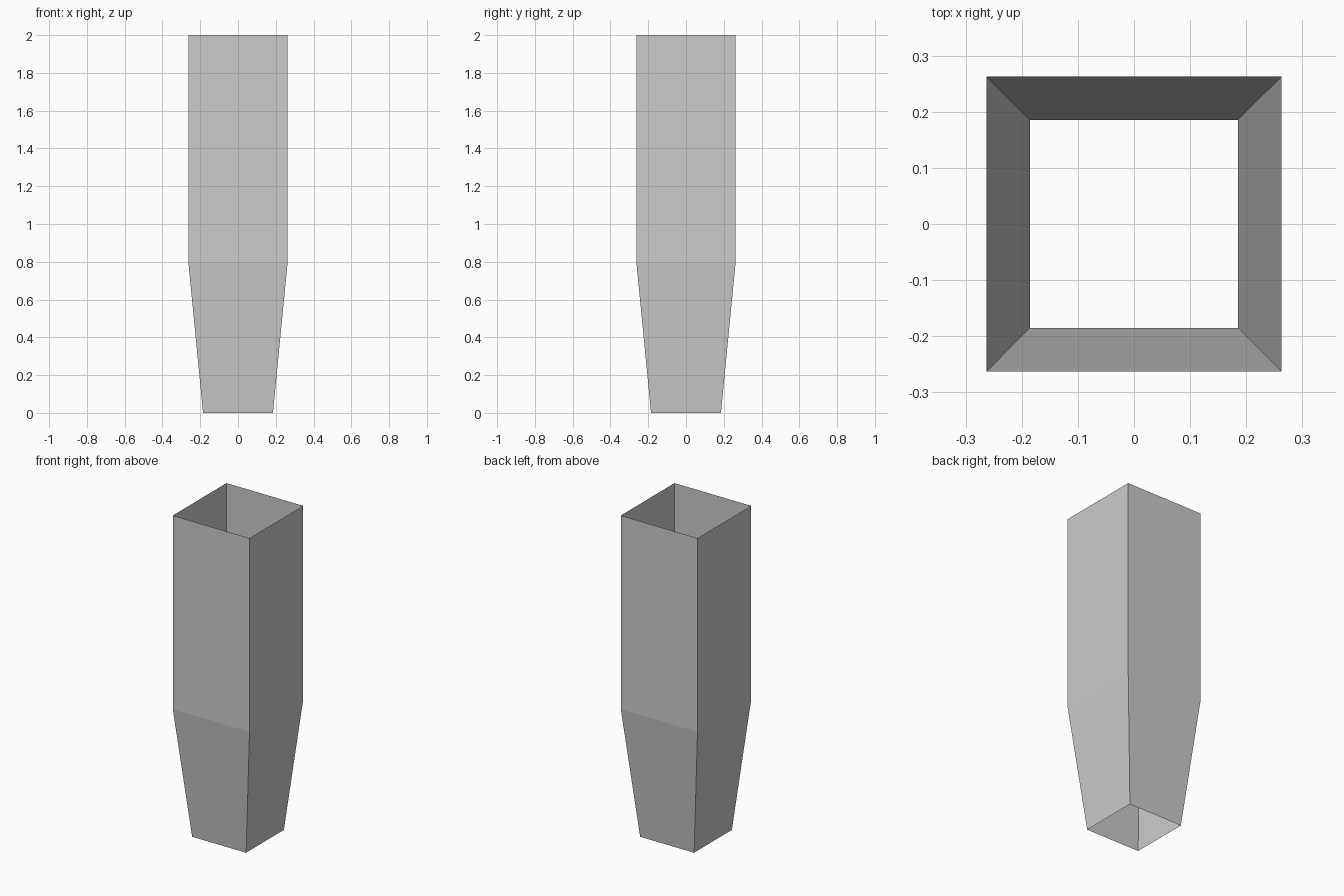
import bpy
import bmesh

if "Cube" in bpy.data.objects:
    bpy.data.objects.remove(bpy.data.objects["Cube"])

# Square cross-sections from bottom to top: (half width, height)
PROFILE = [(0.185, 0.0), (0.263, 0.8), (0.263, 2.0)]
CORNERS = [(-1, -1), (1, -1), (1, 1), (-1, 1)]

bm = bmesh.new()

# Rings of the open-ended sleeve
rings = [[bm.verts.new((sx * h, sy * h, z)) for sx, sy in CORNERS] for h, z in PROFILE]

# Walls: tapered lower part and straight upper part, open top and bottom
for low, high in zip(rings, rings[1:]):
    for i in range(4):
        j = (i + 1) % 4
        bm.faces.new((low[i], low[j], high[j], high[i]))

mesh = bpy.data.meshes.new("tapered_square_sleeve")
bm.to_mesh(mesh)
bm.free()
sleeve = bpy.data.objects.new("tapered_square_sleeve", mesh)
bpy.context.collection.objects.link(sleeve)
